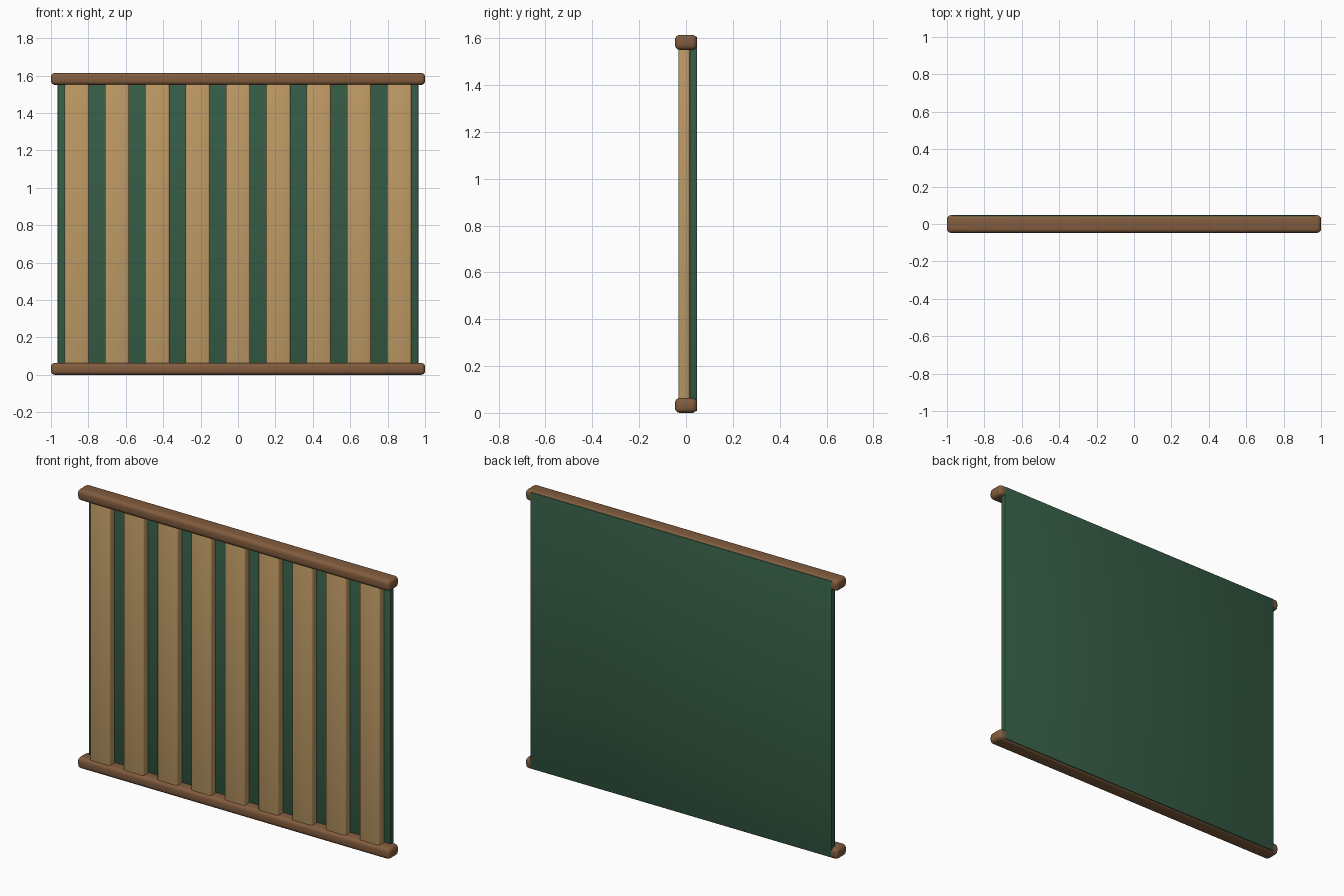
import bpy

if "Cube" in bpy.data.objects:
    bpy.data.objects.remove(bpy.data.objects["Cube"])


def srgb(r, g, b):
    return tuple(((c / 255 + 0.055) / 1.055) ** 2.4 for c in (r, g, b)) + (1.0,)


def material(name, rgb):
    m = bpy.data.materials.new(name)
    m.diffuse_color = srgb(*rgb)
    m.use_nodes = True
    m.node_tree.nodes["Principled BSDF"].inputs["Base Color"].default_value = m.diffuse_color
    return m


brown = material("dark wood", (130, 92, 62))
tan = material("light wood", (190, 154, 101))
green = material("green backing", (53, 92, 69))


def rounded_box(name, lo, hi, radius, segments, mat):
    """Box between two corners with rounded edges."""
    bpy.ops.mesh.primitive_cube_add(
        size=1, location=[(a + b) / 2 for a, b in zip(lo, hi)])
    ob = bpy.context.object
    ob.name = name
    ob.scale = [b - a for a, b in zip(lo, hi)]
    bpy.ops.object.transform_apply(location=False, rotation=False, scale=True)
    bevel = ob.modifiers.new("rounding", 'BEVEL')
    bevel.width = radius
    bevel.segments = segments
    bpy.ops.object.modifier_apply(modifier=bevel.name)
    ob.data.materials.append(mat)
    bpy.ops.object.shade_smooth_by_angle()
    return ob


# Horizontal rails at the bottom and top
for name, z in (("bottom_rail", 0.0), ("top_rail", 1.55)):
    rounded_box(name, (-1, -0.047, z), (1, 0.047, z + 0.064), 0.021, 4, brown)

# Backing panel, flush with the back of the rails
rounded_box("backing_panel", (-0.965, 0.015, 0.007), (0.965, 0.0475, 1.607),
            0.005, 2, green)

# Evenly spaced vertical slats
for i in range(9):
    x = (i - 4) * 0.2155
    rounded_box(f"slat_{i + 1}", (x - 0.065, -0.033, 0.03),
                (x + 0.065, 0.017, 1.584), 0.011, 3, tan)
